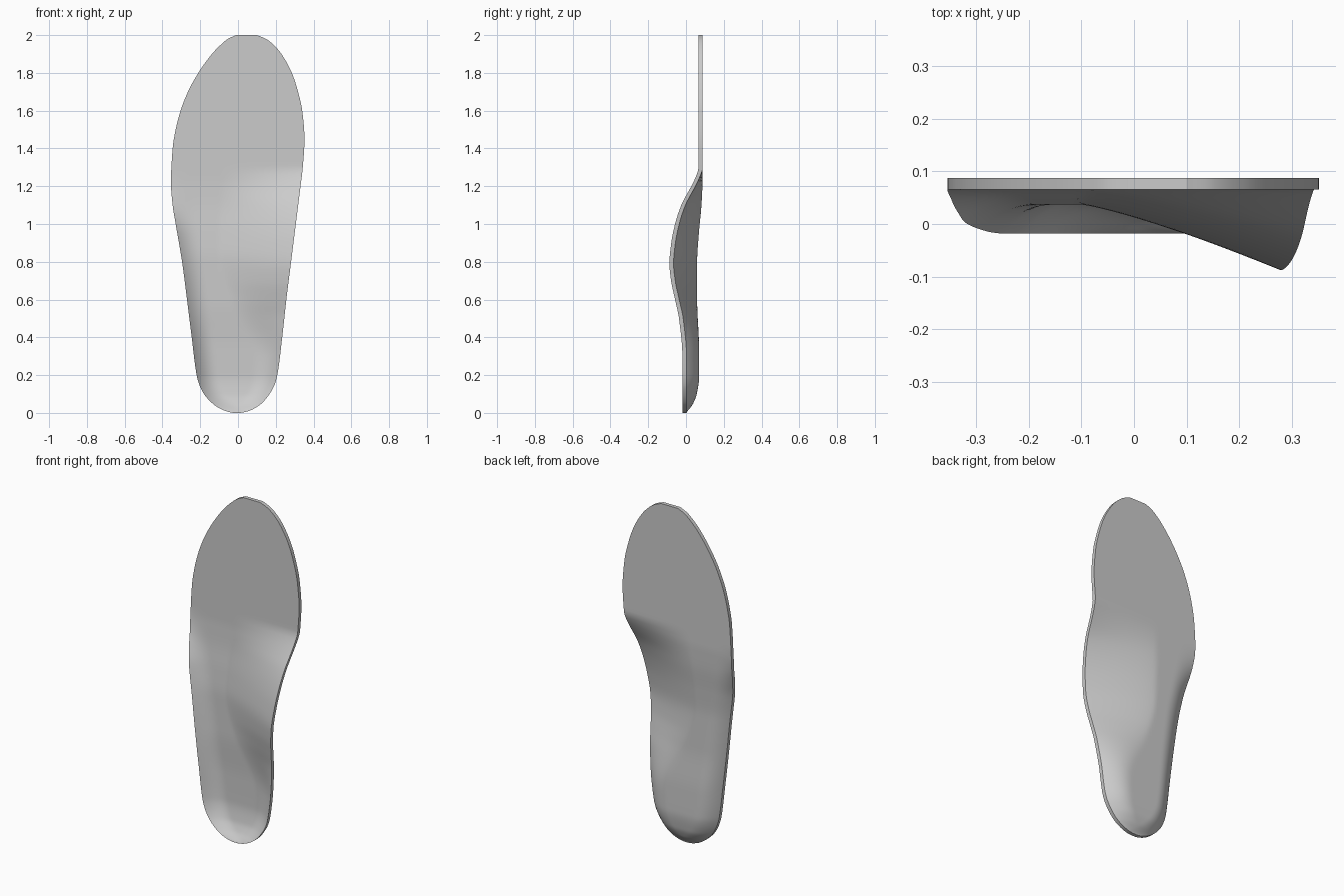
import bpy, bmesh, math

if "Cube" in bpy.data.objects:
    bpy.data.objects.remove(bpy.data.objects["Cube"])


def curve(keys, z):
    """Smooth monotone interpolation through (z, value) keys."""
    if z <= keys[0][0]:
        return keys[0][1]
    if z >= keys[-1][0]:
        return keys[-1][1]
    i = max(k for k in range(len(keys) - 1) if keys[k][0] <= z)

    def sec(k):
        return (keys[k + 1][1] - keys[k][1]) / (keys[k + 1][0] - keys[k][0])

    def slope(k):
        if k == 0:
            return sec(0)
        if k == len(keys) - 1:
            return sec(k - 1)
        a, b = sec(k - 1), sec(k)
        return 2 * a * b / (a + b) if a * b > 0 else 0.0

    z0, a = keys[i]
    z1, b = keys[i + 1]
    h = z1 - z0
    t = (z - z0) / h
    return ((2*t**3 - 3*t*t + 1) * a + (t**3 - 2*t*t + t) * h * slope(i)
            + (3*t*t - 2*t**3) * b + (t**3 - t*t) * h * slope(i + 1))


# Outline: outer and inner side of the foot, heel at z = 0
outer = [(0, -.025), (.005, -.05), (.02, -.09), (.05, -.135), (.1, -.18), (.15, -.205),
         (.2, -.219), (.4, -.245), (.6, -.27), (.8, -.296), (1, -.33), (1.1, -.346),
         (1.22, -.355), (1.4, -.346), (1.5, -.33), (1.6, -.304), (1.7, -.265),
         (1.8, -.21), (1.9, -.138), (1.95, -.09), (1.98, -.053), (2, -.01)]
inner = [(0, .01), (.005, .04), (.02, .08), (.05, .125), (.1, .167), (.15, .194),
         (.2, .208), (.4, .234), (.6, .256), (.8, .281), (1, .306), (1.2, .331),
         (1.3, .343), (1.45, .352), (1.6, .34), (1.7, .318), (1.8, .285),
         (1.9, .23), (1.95, .187), (1.98, .148), (2, .1)]

# Depth of the foot-side surface: middle, outer rim, inner (arch) rim
middle = [(0, -.018), (.02, -.003), (.05, .016), (.1, .035), (.2, .048), (.35, .047),
          (.6, .037), (.8, .037), (.95, .046), (1.1, .06), (1.22, .066)]
outer_rim = [(0, -.018), (.45, -.018), (.6, -.016), (.8, -.009), (.95, .003),
             (1.05, .028), (1.12, .048), (1.2, .062), (1.26, .066)]
inner_rim = [(0, -.018), (.3, -.019), (.5, -.037), (.6, -.058), (.7, -.079), (.79, -.088),
             (.9, -.078), (1, -.058), (1.1, -.025), (1.2, .028), (1.25, .052), (1.29, .066)]
# Width and roundness of the rise towards the arch
arch_width = [(0, .12), (.3, .15), (.6, .3), (.85, .39), (1.3, .42)]
arch_power = [(0, 2.2), (.3, 2.2), (.7, 1.25), (1.3, 1.15)]

ROWS, COLS, THICK = 130, 48, .022


def surface(z, s):
    a, b = curve(outer, z), curve(inner, z)
    x = a + (b - a) * s
    c = curve(middle, z)
    lip = max(0, 1 - (x - a) / .12) ** 2.2
    arch = max(0, 1 - (b - x) / curve(arch_width, z)) ** curve(arch_power, z)
    y = c + (curve(outer_rim, z) - c) * lip + (curve(inner_rim, z) - c) * arch
    return x, y, z


# Insole: foot side and underside grids joined by a rim wall
bm = bmesh.new()
layers = []
for offset in (0, THICK):
    grid = []
    for i in range(ROWS + 1):
        z = 1 - math.cos(math.pi * i / ROWS)
        row = []
        for j in range(COLS + 1):
            u = j / COLS
            s = .5 * u + .5 * (.5 - .5 * math.cos(math.pi * u))
            x, y, zz = surface(z, s)
            row.append(bm.verts.new((x, y + offset, zz)))
        grid.append(row)
    layers.append(grid)
    for i in range(ROWS):
        for j in range(COLS):
            bm.faces.new((grid[i][j], grid[i][j + 1], grid[i + 1][j + 1], grid[i + 1][j]))


def border(g):
    return (g[0][:-1] + [r[-1] for r in g[:-1]]
            + g[-1][:0:-1] + [r[0] for r in g[:0:-1]])


front, back = border(layers[0]), border(layers[1])
for k in range(len(front)):
    n = (k + 1) % len(front)
    bm.faces.new((front[k], front[n], back[n], back[k]))
bmesh.ops.recalc_face_normals(bm, faces=bm.faces)

mesh = bpy.data.meshes.new("insole")
bm.to_mesh(mesh)
bm.free()
insole = bpy.data.objects.new("insole", mesh)
bpy.context.collection.objects.link(insole)
bpy.context.view_layer.objects.active = insole
insole.select_set(True)
bpy.ops.object.shade_smooth_by_angle(angle=math.radians(35))
